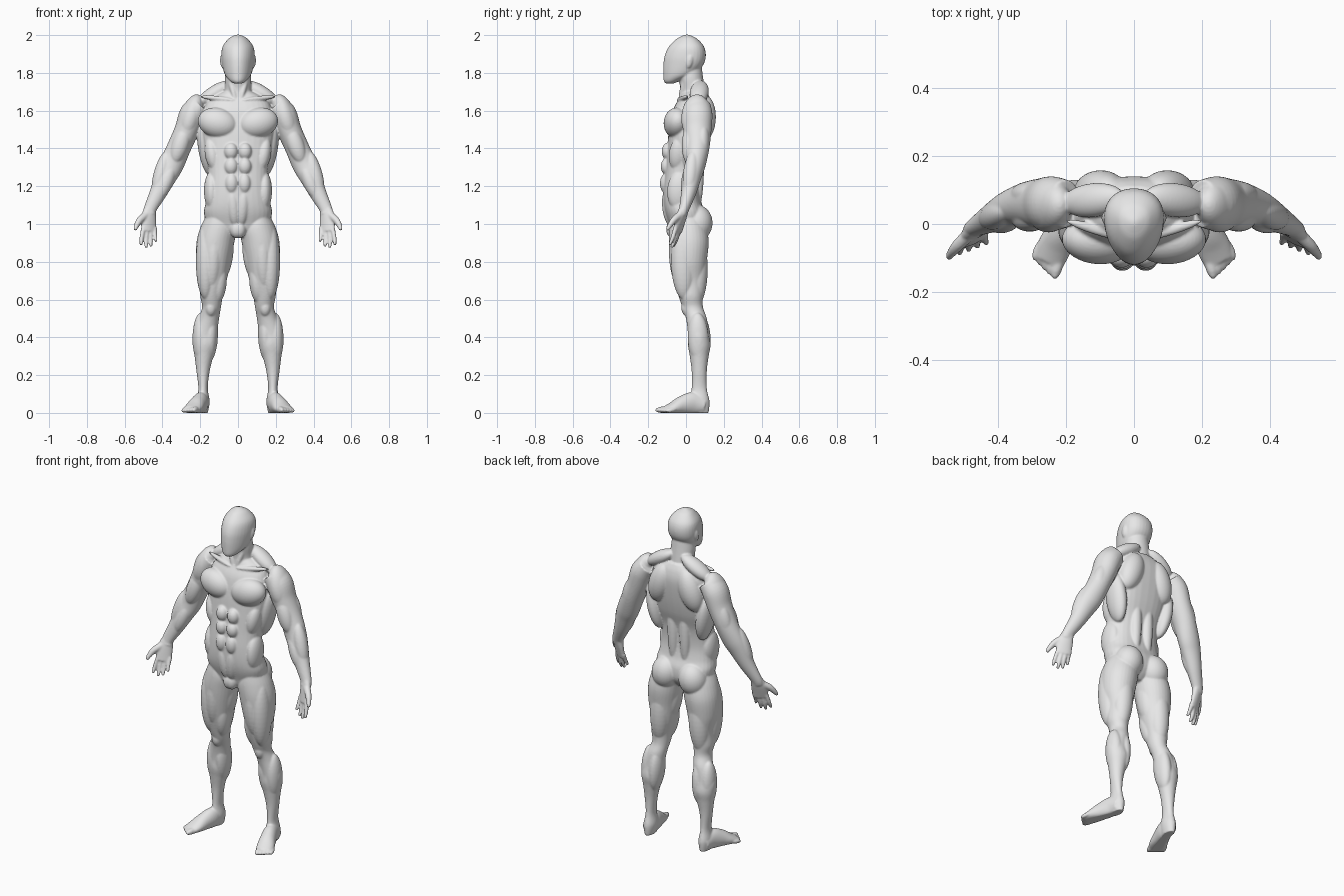
import bpy
import bmesh
from math import sin, cos, tau, copysign
from mathutils import Matrix, Vector

cube = bpy.data.objects.get("Cube")
if cube:
    bpy.data.objects.remove(cube, do_unlink=True)

# All part measurements are in hundredths of a unit
UNIT = 0.01
SEGMENTS = 32
BOTH, CENTRE = (1, -1), (1,)
bm = bmesh.new()


def spline(rows, steps=6):
    """Smoothly interpolate every column of a table of key rows."""
    padded = [rows[0], *rows, rows[-1]]
    result = []
    for p, q, r, s in zip(padded, padded[1:], padded[2:], padded[3:]):
        for k in range(steps):
            t = k / steps
            result.append([b + t / 2 * (c - a + t * (2 * a - 5 * b + 4 * c - d + t * (3 * (b - c) + d - a)))
                           for a, b, c, d in zip(p, q, r, s)])
    return result + [list(rows[-1])]


def skin(rings, sides):
    """Join rings of points into a closed shell, on one or both sides."""
    for side in sides:
        loops = [[bm.verts.new((p.x * side, p.y, p.z)) for p in ring] for ring in rings]
        for low, high in zip(loops, loops[1:]):
            for i in range(SEGMENTS):
                j = (i + 1) % SEGMENTS
                bm.faces.new((low[i], low[j], high[j], high[i]))
        bm.faces.new(loops[0])
        bm.faces.new(loops[-1])


def soft_power(value, power):
    return copysign(abs(value) ** (2 / power), value)


def loft(rows, sides, power=2.0, taper=0.0):
    """Level sections: height, inner x, outer x, front y, back y."""
    rings = []
    for z, x0, x1, y0, y1 in spline(rows):
        ring = []
        for i in range(SEGMENTS):
            c, s = cos(tau * i / SEGMENTS), sin(tau * i / SEGMENTS)
            x = (x0 + x1) / 2 + (x1 - x0) / 2 * soft_power(c, power) * (1 + taper * s)
            y = (y0 + y1) / 2 + (y1 - y0) / 2 * soft_power(s, power)
            ring.append(Vector((x, y, z)))
        rings.append(ring)
    skin(rings, sides)


def central(rows, **options):
    """Symmetric sections: height, half width, front y, back y."""
    loft([(z, -w, w, f, b) for z, w, f, b in rows], CENTRE, **options)


def tube(rows, across):
    """Sections square to a path: x, y, z, half width, half depth."""
    rows = spline(rows)
    rings = []
    for i, (x, y, z, w, d) in enumerate(rows):
        before, after = rows[max(i - 1, 0)], rows[min(i + 1, len(rows) - 1)]
        along = (Vector(after[:3]) - Vector(before[:3])).normalized()
        u = Vector(across)
        u = (u - along * u.dot(along)).normalized()
        v = along.cross(u)
        angles = [tau * k / SEGMENTS for k in range(SEGMENTS)]
        rings.append([Vector((x, y, z)) + u * w * cos(a) + v * d * sin(a) for a in angles])
    skin(rings, BOTH)


def muscle(start, end, width, depth):
    """Ellipsoid between two points, its depth lying mostly along y."""
    a, b = Vector(start), Vector(end)
    along = (b - a).normalized()
    v = Vector((0, 1, 0))
    v = (v - along * v.dot(along)).normalized()
    axes = Matrix((v.cross(along), v, along)).transposed().to_4x4()
    size = Matrix.Diagonal((width, depth, (b - a).length / 2, 1))
    place = Matrix.Translation((a + b) / 2) @ axes @ size
    for side in BOTH:
        mirror = Matrix.Diagonal((side, 1, 1, 1))
        bmesh.ops.create_uvsphere(bm, u_segments=SEGMENTS, v_segments=20, radius=1, matrix=mirror @ place)


# Trunk, neck and head
central([(93, 4, -6, 5), (96, 9, -8, 8), (100, 16, -9, 10), (106, 18, -11, 10),
         (112, 17, -12, 8), (120, 16, -12, 7), (130, 16, -11, 8), (140, 18, -10, 11),
         (150, 19, -9, 13), (160, 18, -7, 14), (166, 15, -4, 13), (170, 8, -2, 11)], power=2.4)
central([(164, 8, -4, 11), (171, 7, -3, 10), (178, 7, -4, 9), (186, 6, -4, 8)])
central([(174.5, 2.5, -11, -6), (176, 4.5, -11.8, -3), (179, 6.8, -12, 4), (184, 8.2, -12, 9),
         (189, 8.7, -11.3, 10.5), (194, 8, -9, 9.5), (198, 5, -5, 6), (199.6, 2.5, -2, 3),
         (200.3, 0.4, 0, 1)], power=2.1, taper=0.18)

# Legs
loft([(104, 5, 17, -8, 9), (98, 1, 20, -9, 11), (90, 2, 22, -9, 12), (80, 4, 22, -8, 11),
      (70, 6, 20, -6, 10), (62, 8, 20, -4, 9), (56, 9, 19, -2, 9), (50, 10, 21, 0, 11),
      (42, 11, 24, 1, 12), (36, 11, 24, 1, 13), (30, 13, 23, 2, 12), (22, 15, 22, 3, 11),
      (13, 16, 21, 3, 11), (6, 15, 22, 2, 12.5), (0, 16, 21, 3, 12)], BOTH)

# Feet and toes
tube([(19, 10, 4, 3, 4), (19.5, 4, 5, 4, 6), (21.5, -2, 4, 4.5, 5),
      (23.5, -7, 2.5, 5, 3.3), (25, -11, 1.5, 4.5, 2)], across=(1, 0.4, 0))
for toe in range(5):
    t = toe / 4
    thick = 1.8 - 0.6 * t
    muscle((21.5 + 6 * t, -7 + 2 * t, 2), (23.5 + 6 * t, -16.3 + 5.5 * t, thick * 0.8), thick, thick)

# Arms
tube([(20, 6, 163, 6, 7), (24, 6, 158, 7, 8), (27, 6, 150, 6.5, 7.5), (31, 6, 141, 6.3, 6.5),
      (35, 5, 132, 6.5, 5.5), (38, 3.5, 126, 6, 5), (42, 1.5, 117, 4.6, 4),
      (46.5, -1, 108, 3.4, 2.7), (47, -2, 105, 3.5, 2.5)], across=(1, 0, 0.5))

# Hands: palm, thumb and fingers
palm_line = (1, -0.55, 0)
tube([(46.5, -1, 108, 3.2, 2.4), (47.3, -2.7, 103, 4.4, 2.2), (47.2, -4.5, 96, 4.4, 1.5)], across=palm_line)
tube([(48.5, -3, 105, 2, 2), (52, -6.5, 102, 1.8, 1.7), (54, -9, 98.5, 1.3, 1.2),
      (54.3, -10, 96.8, 0.8, 0.8)], across=palm_line)
for finger in range(4):
    t = finger / 3
    low = 87.5 + 9 * (t - 0.4) ** 2
    tube([(50 - 6 * t, -5.5 + 3 * t, 98, 1.2, 1.2), (51 - 7 * t, -7 + 3 * t, low + 4, 1.1, 1.1),
          (51.3 - 8 * t, -8.7 + 3 * t, low, 0.8, 0.8)], across=palm_line)

# Muscles as start point, end point, width and depth
TRUNK_MUSCLES = {
    "pectoral": ((0.5, -6, 151), (21, -4, 156), 8, 6.8),
    "collar_bone": ((2, -4.5, 165.5), (20, 1, 167.5), 1.3, 1.5),
    "neck_cord": ((5.5, 1, 181), (1.2, -3.5, 165), 1.5, 1.6),
    "trapezius": ((3, 8, 175), (21, 6, 164), 4, 5),
    "shoulder_blade": ((6, 10, 168), (14, 9, 144), 7, 6.3),
    "side_back": ((19, 5, 154), (14, 4, 125), 4.5, 7),
    "spine_column": ((4, 7, 147), (4, 6, 107), 3.3, 3),
    "upper_abdomen": ((3.7, -9.5, 143), (3.7, -9.5, 134), 3.6, 3.4),
    "middle_abdomen": ((3.6, -10, 135), (3.6, -10, 126), 3.6, 3.4),
    "navel_abdomen": ((3.4, -10.4, 127), (3.4, -10.4, 116), 3.5, 3.4),
    "lower_abdomen": ((3.4, -10, 119), (1.5, -8, 99), 3.6, 3.6),
    "rib_side": ((15, -3, 146), (12, -5, 128), 4, 5),
    "oblique": ((14, -3, 128), (14, -4, 107), 4, 6.5),
    "groin": ((1, -7, 102), (0.8, -7, 92.5), 3.4, 3.5),
    "buttock": ((7.5, 6, 110), (10.5, 5.5, 91), 8.3, 8.3),
    "ear": ((8.6, 2.5, 189.5), (8, 1, 182.5), 1.2, 1.8),
}
ARM_MUSCLES = {
    "deltoid": ((21, 6, 168.5), (29, 5, 144), 6, 8),
    "biceps": ((27, 2, 152), (34, 1.5, 132), 4.5, 4),
    "triceps": ((28, 9, 154), (34, 8, 133), 5, 4),
    "outer_forearm": ((37, 4, 139), (44, 1, 115), 4, 4),
    "inner_forearm": ((34, 3, 133), (42, 0, 113), 4, 4),
}
LEG_MUSCLES = {
    "outer_thigh": ((17, -2, 100), (17, -1, 60), 5.3, 6.5),
    "front_thigh": ((12, -3, 102), (14, -1, 64), 5.5, 7),
    "inner_thigh_drop": ((9, -2, 80), (11, 1, 58), 4, 4.6),
    "adductor": ((6, 1, 99), (9, 2, 70), 5, 6),
    "hamstring": ((12, 6, 94), (14, 5, 56), 6, 6),
    "kneecap": ((14.3, 0, 60), (14.5, 1, 51), 3, 3),
    "inner_calf": ((14, 6, 54), (15.3, 8, 27), 4, 6),
    "outer_calf": ((19.7, 6, 53), (19.8, 7, 26), 4.3, 5.5),
}
for group in (TRUNK_MUSCLES, ARM_MUSCLES, LEG_MUSCLES):
    for shape in group.values():
        muscle(*shape)

# Flat soles, final scale and one mesh
for vert in bm.verts:
    vert.co.z = max(vert.co.z, 0)
    vert.co *= UNIT
bmesh.ops.recalc_face_normals(bm, faces=bm.faces)
mesh = bpy.data.meshes.new("body")
bm.to_mesh(mesh)
bm.free()
body = bpy.data.objects.new("body", mesh)
bpy.context.collection.objects.link(body)

# Plain clay colour
clay = bpy.data.materials.new("light_grey_clay")
clay.use_nodes = True
grey = (0.8, 0.8, 0.8, 1)
clay.diffuse_color = grey
clay.node_tree.nodes["Principled BSDF"].inputs["Base Color"].default_value = grey
mesh.materials.append(clay)

# Fuse the shells into one skin and soften the seams
fuse = body.modifiers.new("fuse", 'REMESH')
fuse.mode = 'VOXEL'
fuse.voxel_size = 0.005
fuse.use_smooth_shade = True
soften = body.modifiers.new("soften", 'SMOOTH')
soften.factor = 0.5
soften.iterations = 5
